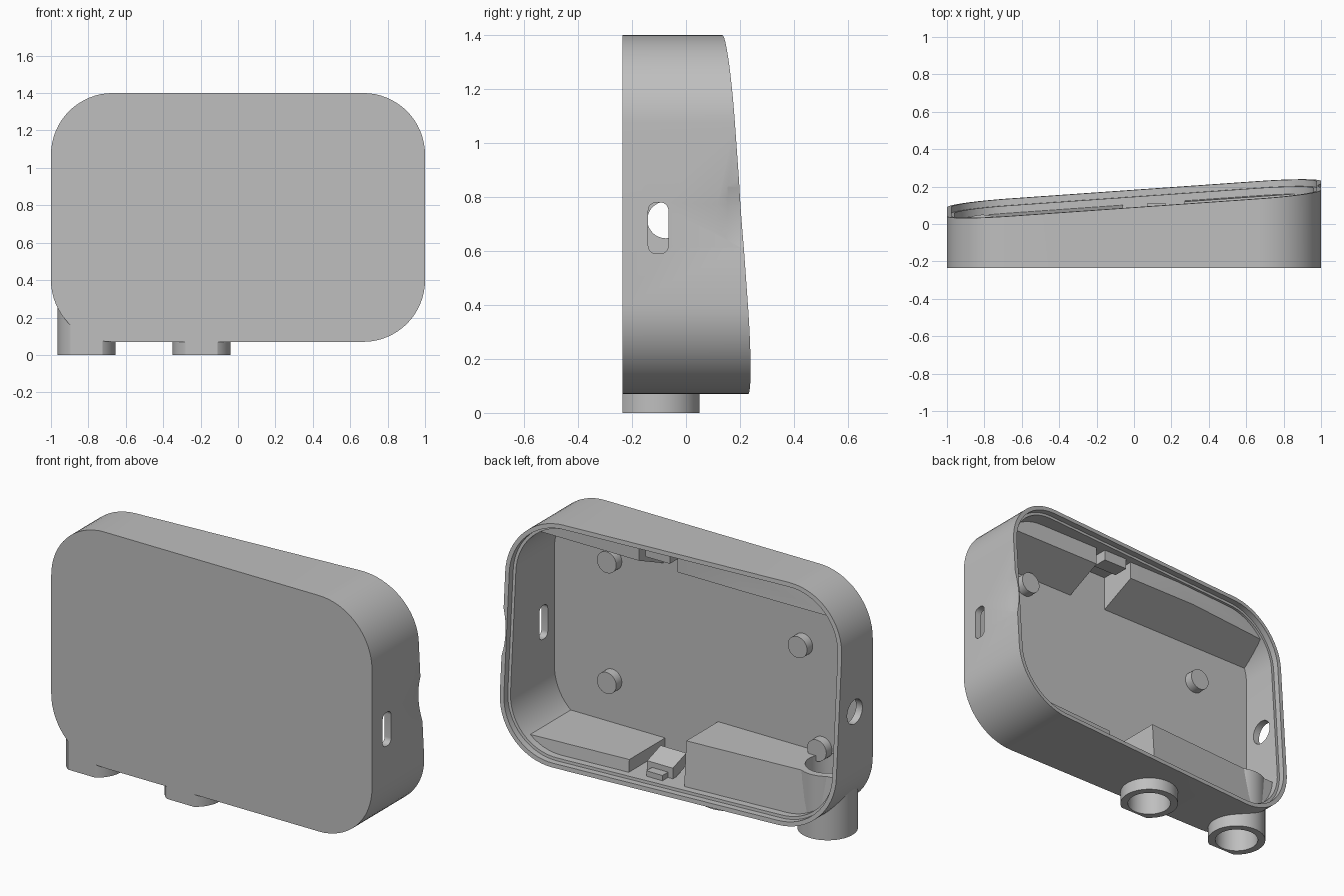
import bpy, bmesh, math
from mathutils import Vector, Matrix

old = bpy.data.objects.get("Cube")
if old:
    bpy.data.objects.remove(old)

grey = bpy.data.materials.new("plastic grey")
grey.use_nodes = True
colour = (0.52, 0.52, 0.52, 1)
grey.diffuse_color = colour
grey.node_tree.nodes["Principled BSDF"].inputs["Base Color"].default_value = colour

FRONT = -0.235
MID_Z = 0.735
WALL = 0.04


def rim(offset):
    """Slanted plane of the open back, moved by an offset along y."""
    return lambda x, z: 0.1825 + 0.07 * (x - 0.67) - 0.0714 * (z - MID_Z) + offset


def rounded(half_x, half_z, radius, cx=0, cz=MID_Z, steps=16):
    points = []
    for corner, (sx, sz) in enumerate([(1, 1), (-1, 1), (-1, -1), (1, -1)]):
        for i in range(steps + 1):
            a = math.pi / 2 * (corner + i / steps)
            points.append((cx + sx * (half_x - radius) + radius * math.cos(a),
                           cz + sz * (half_z - radius) + radius * math.sin(a)))
    return points


def case_outline(inset):
    return rounded(1 - inset, 0.665 - inset, 0.33 - inset)


def rect(x0, x1, z0, z1):
    return [(x1, z1), (x0, z1), (x0, z0), (x1, z0)]


def finish(name, bm):
    bmesh.ops.recalc_face_normals(bm, faces=bm.faces)
    mesh = bpy.data.meshes.new(name)
    bm.to_mesh(mesh)
    bm.free()
    mesh.materials.append(grey)
    ob = bpy.data.objects.new(name, mesh)
    bpy.context.collection.objects.link(ob)
    return ob


def prism(name, outline, y0, back, drop=0):
    """Extrude an x-z outline from y0 to a back surface; drop lowers the front end."""
    bm = bmesh.new()
    near = [bm.verts.new((x, y0, z - drop)) for x, z in outline]
    far = [bm.verts.new((x, back(x, z), z)) for x, z in outline]
    bm.faces.new(near)
    bm.faces.new(far[::-1])
    for i in range(len(near)):
        j = (i + 1) % len(near)
        bm.faces.new((near[i], far[i], far[j], near[j]))
    return finish(name, bm)


def cylinder(name, centre, radius, length, axis="Z", segments=48):
    bm = bmesh.new()
    turn = Matrix() if axis == "Z" else Matrix.Rotation(math.pi / 2, 4, axis)
    bmesh.ops.create_cone(bm, cap_ends=True, segments=segments, radius1=radius,
                          radius2=radius, depth=length,
                          matrix=Matrix.Translation(Vector(centre)) @ turn)
    return finish(name, bm)


def combine(ob, tool, operation="DIFFERENCE"):
    mod = ob.modifiers.new("cut", "BOOLEAN")
    mod.operation = operation
    mod.solver = "EXACT"
    mod.object = tool
    bpy.context.view_layer.objects.active = ob
    bpy.ops.object.modifier_apply(modifier=mod.name)


cutters = []


def cut(ob, *tools):
    for tool in tools:
        combine(ob, tool)
        if tool not in cutters:
            cutters.append(tool)


# Hollow case with stepped rim
case = prism("case_shell", case_outline(0), FRONT, rim(0))
cavity = prism("cavity_cutter", case_outline(WALL), FRONT + 0.035, rim(0.2))
lip = prism("lip_cutter", case_outline(0.024), 0, rim(0.2))
for v in lip.data.vertices:
    if v.co.y == 0:
        v.co.y = rim(-0.035)(v.co.x, v.co.z)

# Side openings: long slot on the left, round hole on the right, thumb scallop
bm = bmesh.new()
slot_shape = rounded(0.0375, 0.095, 0.03, cx=-0.1025, cz=0.685, steps=6)
ends = [[bm.verts.new((x, y, z)) for y, z in slot_shape] for x in (0.9, 1.1)]
bm.faces.new(ends[0])
bm.faces.new(ends[1])
for i in range(len(slot_shape)):
    j = (i + 1) % len(slot_shape)
    bm.faces.new((ends[0][i], ends[1][i], ends[1][j], ends[0][j]))
slot = finish("slot_cutter", bm)
hole = cylinder("hole_cutter", (-1, -0.075, 0.715), 0.068, 0.2, "Y")
bm = bmesh.new()
bmesh.ops.create_uvsphere(bm, u_segments=64, v_segments=48, radius=0.49,
                          matrix=Matrix.Translation((1.47, 0.25, 0.74)))
scallop = finish("scallop_cutter", bm)

# Bores of the two sockets
sockets = {"outer": (-0.81, 0.37), "inner": (-0.195, 0.2)}
bores = {}
for side, (x, top) in sockets.items():
    bores[side] = cylinder(side + "_bore_cutter", (x, -0.105, top / 2 - 0.05),
                           0.115, top + 0.1)
cut(case, cavity, lip, slot, hole, scallop, *bores.values())

# Inner blocks along floor and ceiling, trimmed to the cavity
trim = prism("trim_helper", case_outline(WALL - 0.005), FRONT + 0.03, rim(-0.05))
cutters.append(trim)
blocks = [
    prism("floor_block_left", rect(0.27, 1.2, -0.1, 0.18), -0.3, rim(-0.075)),
    prism("floor_block_right", rect(-1.2, -0.06, -0.1, 0.36), -0.3, rim(-0.075)),
    prism("ceiling_block_left", rect(0.28, 1.2, 1.26, 1.7), -0.205, lambda x, z: 0.02, 0.1),
    prism("ceiling_block_right", rect(-1.2, 0.04, 1.26, 1.7), -0.205, lambda x, z: 0.02, 0.1),
]
for block in blocks:
    combine(block, trim, "INTERSECT")
cut(blocks[1], *bores.values())

# Small latches between the blocks
latches = [
    prism("floor_latch", rect(0.04, 0.2, 0.1, 0.17), -0.06, lambda x, z: 0.06, -0.04),
    prism("floor_latch_tooth", rect(0.07, 0.17, 0.1, 0.14), 0.05, lambda x, z: 0.11),
    prism("ceiling_latch", rect(0.08, 0.23, 1.3, 1.37), -0.06, lambda x, z: 0.03),
]

# Sockets below the case, flattened at the front
front_cut = prism("front_cutter", rect(-2, 2, -1, 2), -1, lambda x, z: FRONT + 0.0005)
feet = []
for side, height in (("outer", 0.36), ("inner", 0.085)):
    x = sockets[side][0]
    foot = cylinder(side + "_socket", (x, -0.105, height / 2), 0.155, height)
    cut(foot, front_cut, bores[side])
    feet.append(foot)

# Mounting pegs on the inside of the front
pegs = [cylinder("mounting_peg", (x, -0.18, z), 0.06, 0.06, "X", 32)
        for x, z in ((0.6, 1.1), (0.6, 0.42), (-0.59, 0.94), (-0.71, 0.39))]

for tool in cutters:
    bpy.data.objects.remove(tool)

# Smooth curved walls, keep edges crisp
bpy.ops.object.select_all(action="DESELECT")
for ob in [case] + blocks + latches + feet + pegs:
    ob.select_set(True)
bpy.context.view_layer.objects.active = case
bpy.ops.object.shade_smooth_by_angle(angle=math.radians(30))
